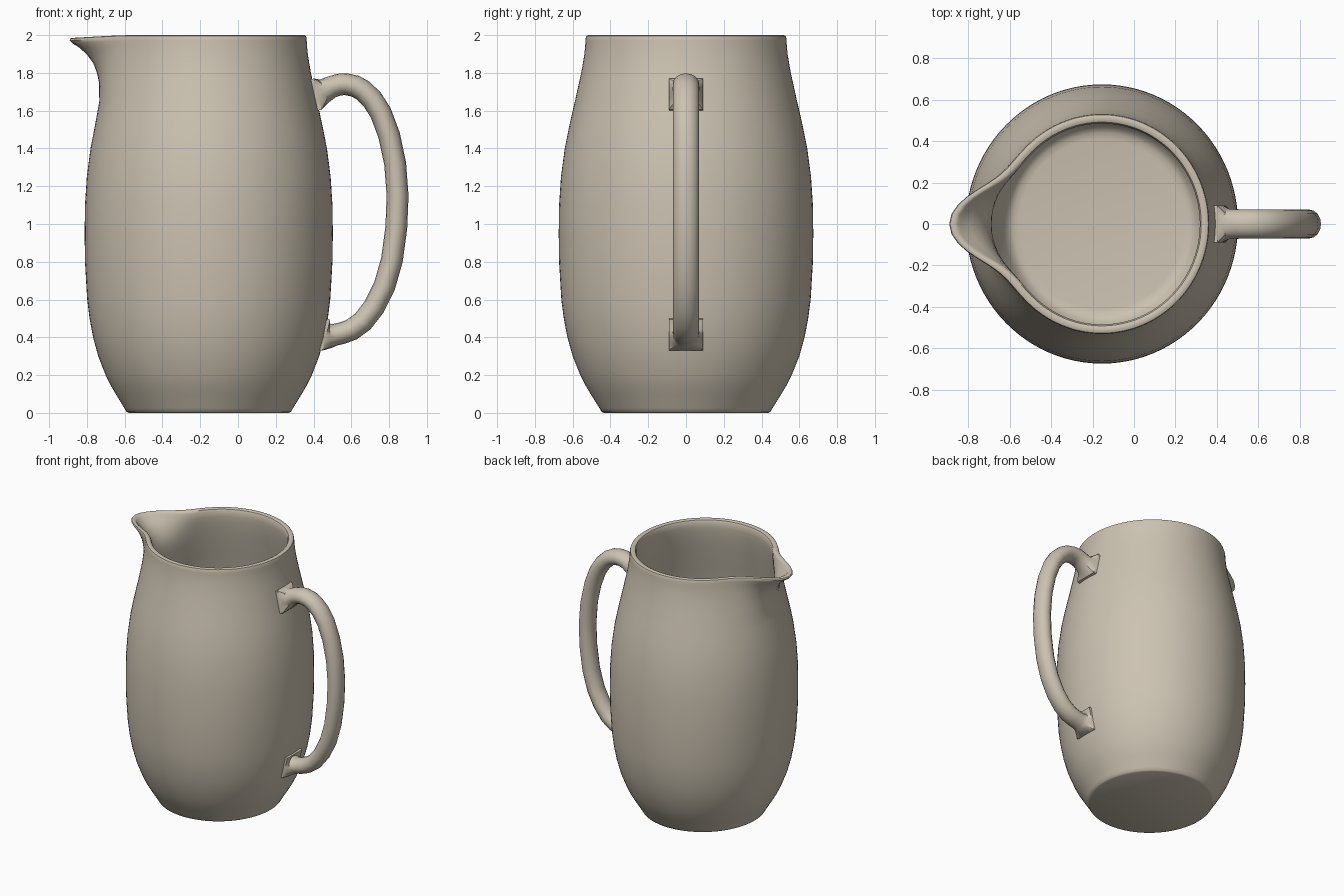
import bpy, bmesh, math
from mathutils import Vector

if "Cube" in bpy.data.objects:
    bpy.data.objects.remove(bpy.data.objects["Cube"])

CX, SX, SEG = -0.155, 0.975, 96     # body axis, slight x squash, sides

clay = bpy.data.materials.new("beige clay")
clay.diffuse_color = (0.60, 0.54, 0.44, 1)
clay.use_nodes = True
clay.node_tree.nodes["Principled BSDF"].inputs["Base Color"].default_value = clay.diffuse_color


def loft(name, rings, angle):
    """Skin a list of closed rings and cap both ends."""
    bm = bmesh.new()
    loops = [[bm.verts.new(p) for p in ring] for ring in rings]
    n = len(rings[0])
    for a, b in zip(loops, loops[1:]):
        for i in range(n):
            j = (i + 1) % n
            bm.faces.new((a[i], a[j], b[j], b[i]))
    bm.faces.new(loops[0][::-1])
    bm.faces.new(loops[-1])
    bmesh.ops.recalc_face_normals(bm, faces=bm.faces)
    mesh = bpy.data.meshes.new(name)
    bm.to_mesh(mesh)
    bm.free()
    obj = bpy.data.objects.new(name, mesh)
    bpy.context.collection.objects.link(obj)
    mesh.materials.append(clay)
    bpy.ops.object.select_all(action='DESELECT')
    obj.select_set(True)
    bpy.context.view_layer.objects.active = obj
    bpy.ops.object.shade_smooth_by_angle(angle=math.radians(angle))
    return obj


def spout_amount(z):
    """How far the spout is pulled out at a height."""
    pts = [(1.55, 0), (1.65, 0.006), (1.7, 0.018), (1.75, 0.03), (1.8, 0.052),
           (1.85, 0.08), (1.9, 0.122), (1.94, 0.165), (1.97, 0.21), (1.985, 0.225), (2.0, 0.225)]
    if z <= pts[0][0]:
        return 0
    for (z0, a), (z1, b) in zip(pts, pts[1:]):
        if z <= z1:
            return a + (b - a) * (z - z0) / (z1 - z0)
    return pts[-1][1]


def body_ring(r, z):
    ring = []
    for i in range(SEG):
        t = 2 * math.pi * i / SEG
        off = math.degrees(abs(t - math.pi))          # spout points to -x
        g = math.exp(-0.5 * (off / 12.5) ** 2)
        rr = r + spout_amount(z) * g
        drop = 0.015 * g * max(0, (z - 1.85) / 0.15)
        ring.append((CX + SX * rr * math.cos(t), rr * math.sin(t), z - drop))
    return ring


# Jug body: outer wall up, over the rounded lip, inner wall down to the floor
outer = [(0.435, 0), (0.447, 0.006), (0.458, 0.025), (0.505, 0.1), (0.535, 0.15),
         (0.56, 0.2), (0.60, 0.3), (0.628, 0.4), (0.647, 0.5), (0.66, 0.6),
         (0.672, 0.8), (0.674, 0.95), (0.672, 1.1), (0.662, 1.25), (0.642, 1.4),
         (0.622, 1.5), (0.600, 1.6), (0.588, 1.65), (0.577, 1.7), (0.566, 1.75),
         (0.555, 1.8), (0.546, 1.85), (0.538, 1.9), (0.534, 1.94), (0.532, 1.97),
         (0.531, 1.985)]
lip = [(0.527, 1.996), (0.518, 2.0), (0.503, 2.0), (0.492, 1.995), (0.485, 1.98)]
inner = [(r - 0.048, z) for r, z in reversed(outer) if 0.12 < z < 1.96]
floor = [(0.465, 0.11), (0.44, 0.095), (0.41, 0.09)]
loft("jug_body", [body_ring(r, z) for r, z in outer + lip + inner + floor], 40)

# Handle: swept oval tube whose ends flare into square pads on the wall
centre = [(0.50, 1.727), (0.535, 1.738), (0.57, 1.74), (0.62, 1.73), (0.66, 1.708),
          (0.71, 1.66), (0.755, 1.59), (0.80, 1.47), (0.832, 1.32), (0.845, 1.15),
          (0.838, 0.98), (0.815, 0.81), (0.775, 0.67), (0.72, 0.56), (0.66, 0.483),
          (0.60, 0.44), (0.55, 0.422), (0.51, 0.413)]


def handle_ring(c, tangent, half_y, half_n, square=False):
    """Cross-section in the plane perpendicular to the tangent."""
    t = Vector((tangent[0], 0, tangent[1])).normalized()
    n = Vector((-t.z, 0, t.x))
    ring = []
    for i in range(16):
        a = 2 * math.pi * i / 16
        u, v = math.cos(a), math.sin(a)
        if square:
            m = max(abs(u), abs(v))
            u, v = u / m, v / m
        ring.append(Vector((c[0], 0, c[1])) + Vector((0, half_y * u, 0)) + n * half_n * v)
    return ring


rings = [handle_ring((0.37, 1.675), (1, 0.25), 0.09, 0.085, True),
         handle_ring((0.423, 1.688), (1, 0.25), 0.09, 0.085, True),
         handle_ring((0.455, 1.703), (1, 0.35), 0.074, 0.066)]
for i, c in enumerate(centre):
    p, q = centre[max(i - 1, 0)], centre[min(i + 1, len(centre) - 1)]
    rings.append(handle_ring(c, (q[0] - p[0], q[1] - p[1]), 0.07, 0.058))
rings += [handle_ring((0.49, 0.411), (-1, -0.2), 0.074, 0.066),
          handle_ring((0.467, 0.412), (-1, 0.25), 0.09, 0.085, True),
          handle_ring((0.41, 0.426), (-1, 0.25), 0.09, 0.085, True)]
loft("handle", rings, 35)
